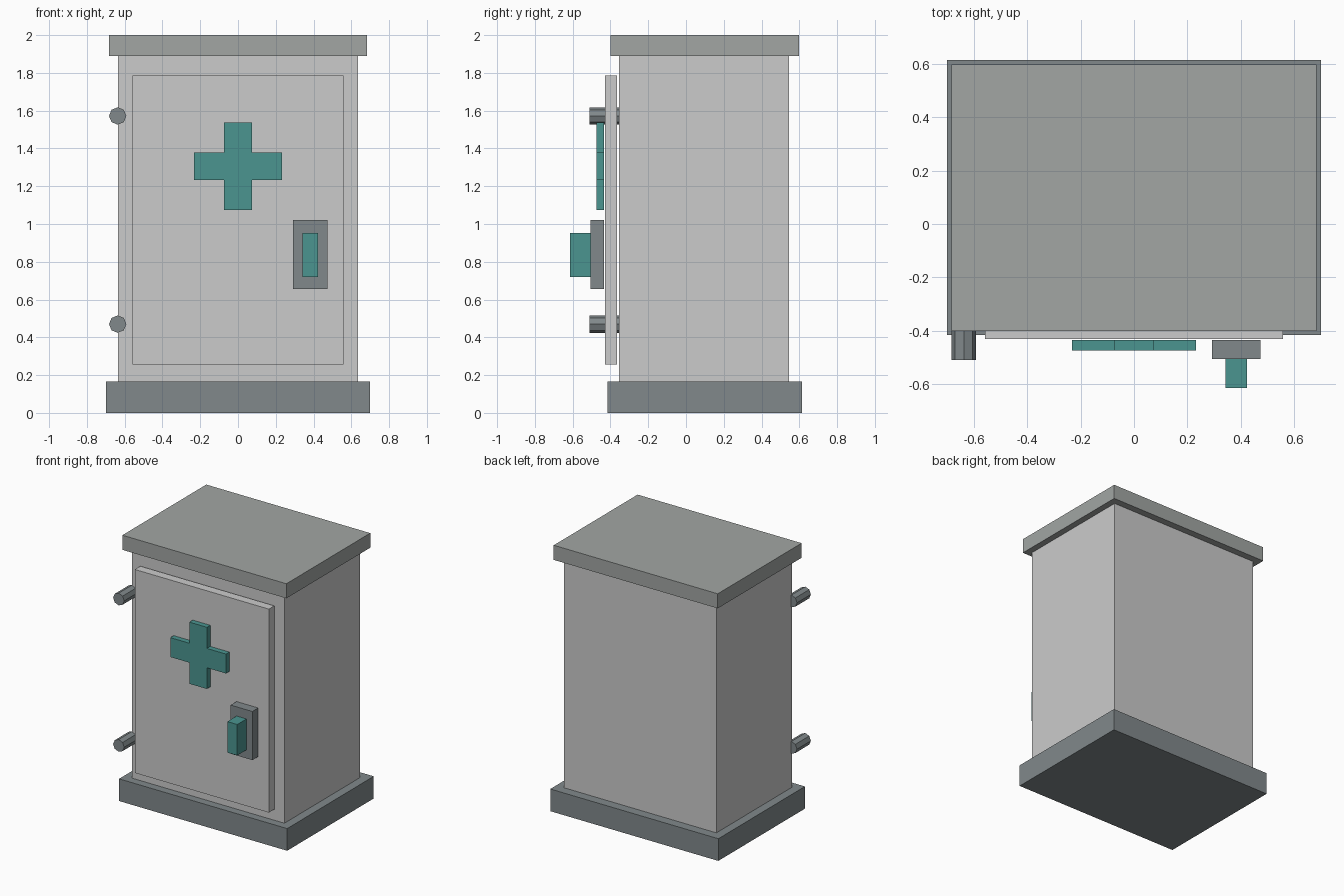
import bpy, bmesh
from math import radians

if "Cube" in bpy.data.objects:
    bpy.data.objects.remove(bpy.data.objects["Cube"])


def material(name, color):
    m = bpy.data.materials.new(name)
    m.diffuse_color = (*color, 1)
    m.use_nodes = True
    m.node_tree.nodes["Principled BSDF"].inputs["Base Color"].default_value = m.diffuse_color
    return m


teal = material("teal", (0.07, 0.30, 0.28))
pale = material("pale_grey", (0.60, 0.63, 0.60))
mid = material("mid_grey", (0.36, 0.38, 0.37))
dark = material("dark_grey", (0.22, 0.25, 0.26))


def box(name, x, y, z, mat):
    bpy.ops.mesh.primitive_cube_add(
        size=1, location=[(a + b) / 2 for a, b in (x, y, z)])
    o = bpy.context.object
    o.name = name
    o.scale = [b - a for a, b in (x, y, z)]
    bpy.ops.object.transform_apply(location=False, rotation=False, scale=True)
    o.data.materials.append(mat)
    return o


# Cabinet shell
box("base", (-0.70, 0.70), (-0.415, 0.615), (0, 0.167), dark)
box("body", (-0.635, 0.635), (-0.355, 0.545), (0.167, 1.89), pale)
box("roof", (-0.683, 0.683), (-0.40, 0.598), (1.89, 2.0), mid)

# Door and handle
box("door", (-0.558, 0.558), (-0.43, -0.365), (0.255, 1.787), pale)
box("handle_plate", (0.292, 0.473), (-0.505, -0.435), (0.656, 1.022), dark)
box("handle", (0.342, 0.424), (-0.615, -0.505), (0.72, 0.953), teal)

# Cross emblem: one profile extruded backwards
a, b, cz = 0.073, 0.232, 1.305
quarter = [(b, -a), (b, a), (a, a)]
profile = []
for k in range(4):
    profile += quarter
    quarter = [(-z, x) for x, z in quarter]
bm = bmesh.new()
face = bm.faces.new([bm.verts.new((x, -0.474, cz + z)) for x, z in profile])
ext = bmesh.ops.extrude_face_region(bm, geom=[face])
bmesh.ops.translate(bm, vec=(0, 0.04, 0),
                    verts=[v for v in ext["geom"] if isinstance(v, bmesh.types.BMVert)])
bmesh.ops.recalc_face_normals(bm, faces=bm.faces)
mesh = bpy.data.meshes.new("cross")
bm.to_mesh(mesh)
bm.free()
mesh.materials.append(teal)
bpy.context.collection.objects.link(bpy.data.objects.new("cross", mesh))

# Hinge pins, octagonal
for name, z in (("lower_hinge", 0.47), ("upper_hinge", 1.572)):
    bpy.ops.mesh.primitive_cylinder_add(
        vertices=8, radius=0.046, depth=0.165,
        location=(-0.637, -0.4275, z), rotation=(radians(90), 0, 0))
    o = bpy.context.object
    o.name = name
    o.data.materials.append(dark)
